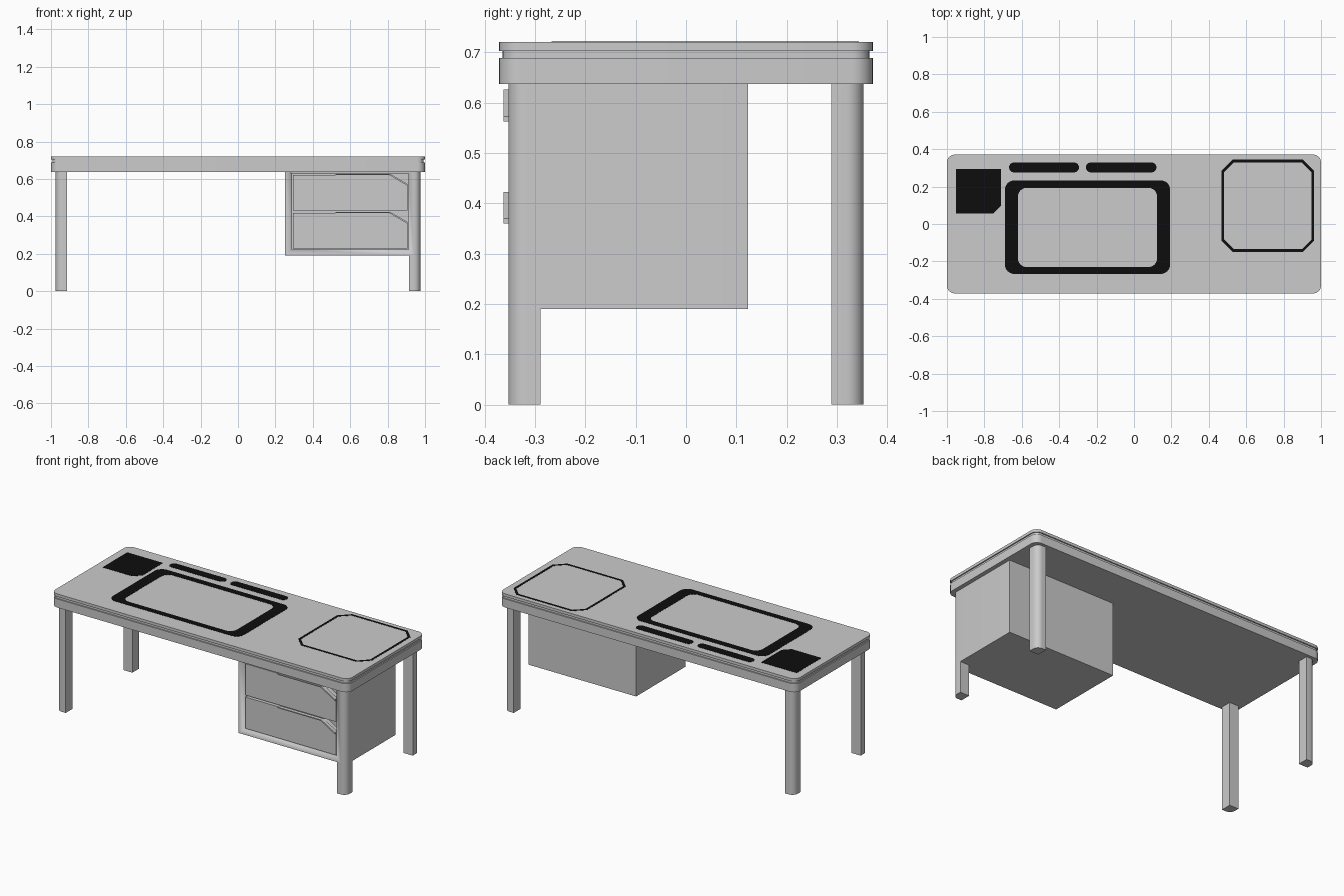
import bpy, bmesh, math

if "Cube" in bpy.data.objects:
    bpy.data.objects.remove(bpy.data.objects["Cube"])

black = bpy.data.materials.new("black_inlay")
black.diffuse_color = (0.004, 0.004, 0.004, 1)
black.use_nodes = True
black.node_tree.nodes["Principled BSDF"].inputs["Base Color"].default_value = black.diffuse_color


def outline(x0, x1, y0, y1, r=(0, 0, 0, 0), seg=8):
    """Rectangle, counter-clockwise, corner radii: right-top, left-top, left-bottom, right-bottom."""
    pts = []
    corners = [(x1, y1, -1, -1), (x0, y1, 1, -1), (x0, y0, 1, 1), (x1, y0, -1, 1)]
    for i, ((cx, cy, sx, sy), rad) in enumerate(zip(corners, r)):
        if rad == 0:
            pts.append((cx, cy))
            continue
        for k in range(seg + 1):
            a = math.pi / 2 * (i + k / seg)
            pts.append((cx + sx * rad + rad * math.cos(a), cy + sy * rad + rad * math.sin(a)))
    return pts


def prism(name, pts, lo, hi, axis="Z", hole=None, mat=None):
    """Extrude an outline from lo to hi along z or y, optionally with a matching hole loop."""
    bm = bmesh.new()
    co = (lambda p, h: (p[0], p[1], h)) if axis == "Z" else (lambda p, h: (p[0], h, p[1]))
    n = len(pts)
    loops = [[bm.verts.new(co(p, h)) for p in ring]
             for ring in ([pts, hole] if hole else [pts]) for h in (lo, hi)]

    def bridge(a, b):
        for i in range(n):
            j = (i + 1) % n
            bm.faces.new((a[i], a[j], b[j], b[i]))

    bridge(loops[0], loops[1])
    if hole:
        bridge(loops[2], loops[3])
        bridge(loops[0], loops[2])
        bridge(loops[1], loops[3])
    else:
        bm.faces.new(loops[0])
        bm.faces.new(loops[1])
    bmesh.ops.recalc_face_normals(bm, faces=bm.faces)
    me = bpy.data.meshes.new(name)
    bm.to_mesh(me)
    bm.free()
    ob = bpy.data.objects.new(name, me)
    bpy.context.collection.objects.link(ob)
    if mat:
        me.materials.append(mat)
    bpy.ops.object.select_all(action="DESELECT")
    ob.select_set(True)
    bpy.context.view_layer.objects.active = ob
    bpy.ops.object.shade_smooth_by_angle(angle=math.radians(30))
    return ob


def slab(name, inset, lo, hi):
    return prism(name, outline(-1 + inset, 1 - inset, -0.371 + inset, 0.371 - inset,
                               [0.042 - inset] * 4), lo, hi)


# table top: apron, shadow groove, upper plate
slab("top_apron", 0, 0.637, 0.689)
slab("top_groove", 0.007, 0.689, 0.703)
slab("top_plate", 0, 0.703, 0.72)

# four legs, rounded on the outer corner only
for sx, xn in ((1, "right"), (-1, "left")):
    for sy, yn in ((1, "back"), (-1, "front")):
        xs = sorted((sx * 0.914, sx * 0.975))
        ys = sorted((sy * 0.289, sy * 0.353))
        r = [0.035 if c == (sx, sy) else 0 for c in ((1, 1), (-1, 1), (-1, -1), (1, -1))]
        top = 0.19 if (sx, sy) == (1, -1) else 0.637
        prism(f"{yn}_{xn}_leg", outline(*xs, *ys, r), 0, top)

# drawer cabinet with a recessed front opening
cabinet = prism("cabinet", outline(0.25, 0.975, -0.353, 0.123, (0, 0, 0, 0.035)), 0.19, 0.637)
cutter = prism("opening_cutter", outline(0.288, 0.912, 0.223, 0.63), -0.4, -0.31, "Y")
cutter.hide_render = True
cutter.hide_set(True)
cut = cabinet.modifiers.new("opening", "BOOLEAN")
cut.object = cutter
cut.operation = "DIFFERENCE"
cut.solver = "EXACT"

# drawer fronts with a clipped corner, and grip lips along the clipped edge
for name, dz in (("upper", 0), ("lower", -0.203)):
    front = [(0.294, 0.431), (0.906, 0.431), (0.906, 0.566), (0.812, 0.622), (0.294, 0.622)]
    prism(f"{name}_drawer", [(x, z + dz) for x, z in front], -0.350, -0.308, "Y")
    lip = [(0.52, 0.620), (0.81, 0.620), (0.906, 0.563), (0.906, 0.573), (0.815, 0.626), (0.52, 0.626)]
    prism(f"{name}_drawer_grip", [(x, z + dz) for x, z in lip], -0.362, -0.340, "Y")

# black inlays on the top surface
Z0, Z1 = 0.719, 0.721
prism("desk_mat_border", outline(-0.69, 0.193, -0.267, 0.233, [0.05] * 4), Z0, Z1,
      hole=outline(-0.62, 0.123, -0.23, 0.193, [0.045] * 4), mat=black)
for i, (a, b) in enumerate(((-0.668, -0.294), (-0.257, 0.12))):
    prism(f"slot_inlay_{i + 1}", outline(a, b, 0.276, 0.329, [0.0264] * 4), Z0, Z1, mat=black)
prism("corner_pad", [(-0.952, 0.056), (-0.752, 0.056), (-0.711, 0.097), (-0.711, 0.294), (-0.952, 0.294)],
      Z0, Z1, mat=black)


def octagon(x0, x1, y0, y1, c):
    return outline(x0, x1, y0, y1, [c] * 4, seg=1)


prism("octagon_line", octagon(0.468, 0.963, -0.149, 0.344, 0.06), Z0, Z1,
      hole=octagon(0.482, 0.949, -0.135, 0.330, 0.052), mat=black)
